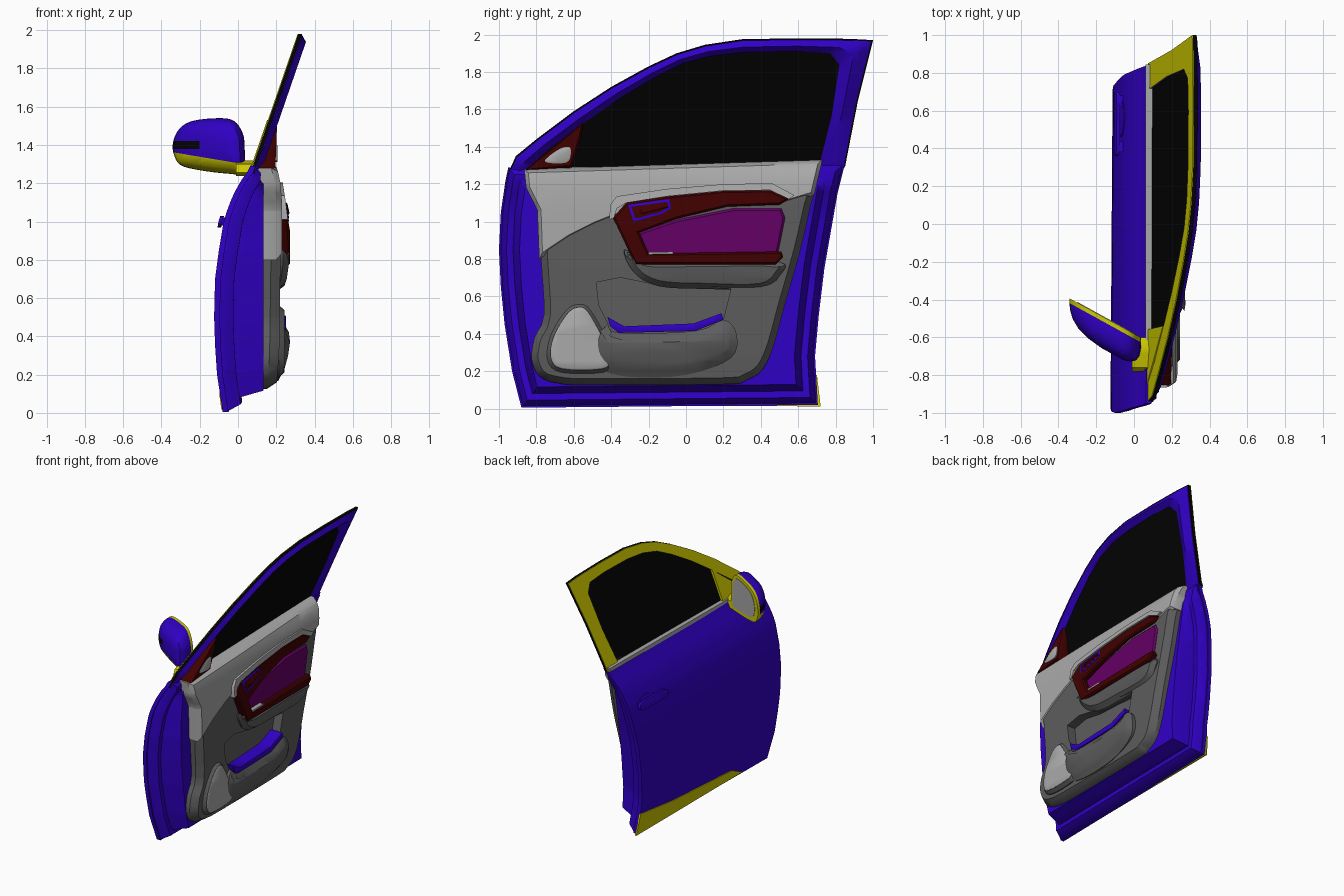
import bpy, bmesh
from mathutils import Vector

if "Cube" in bpy.data.objects:
    bpy.data.objects.remove(bpy.data.objects["Cube"])


def material(name, r, g, b):
    m = bpy.data.materials.new(name)
    m.use_nodes = True
    m.diffuse_color = (r, g, b, 1)
    m.node_tree.nodes["Principled BSDF"].inputs["Base Color"].default_value = (r, g, b, 1)
    return m


blue = material("body_blue", 0.03, 0.0, 0.56)
yellow = material("trim_yellow", 0.62, 0.59, 0.0)
black = material("glass_black", 0.001, 0.001, 0.001)
light = material("light_grey", 0.4, 0.4, 0.4)
dark = material("dark_grey", 0.11, 0.11, 0.11)
brown = material("dark_red_brown", 0.052, 0.0, 0.0)
purple = material("insert_purple", 0.13, 0.0, 0.13)


def curve(*knots):
    """Piecewise linear x as a function of height."""
    def f(y, z):
        if z <= knots[0][0]:
            return knots[0][1]
        for (a, p), (b, q) in zip(knots, knots[1:]):
            if z <= b:
                return p + (q - p) * (z - a) / (b - a)
        return knots[-1][1]
    return f


def shift(f, d):
    return lambda y, z: f(y, z) + d


def flat(x):
    return lambda y, z: x


def smooth(pts, n=4):
    """Closed Catmull-Rom outline."""
    out, k = [], len(pts)
    for i in range(k):
        a, b, c, d = (Vector(pts[(i + j) % k]) for j in (-1, 0, 1, 2))
        for s in range(n):
            t = s / n
            out.append(tuple(0.5 * (2 * b + (c - a) * t + (2 * a - 5 * b + 4 * c - d) * t * t
                                    + (3 * b - a - 3 * c + d) * t ** 3)))
    return out


def inset(pts, w):
    """Closed outline moved inward by w."""
    k = len(pts)
    v = [Vector(p) for p in pts]
    area = sum(v[i - 1].x * v[i].y - v[i].x * v[i - 1].y for i in range(k))
    side = 1 if area > 0 else -1
    out = []
    for i in range(k):
        d1, d2 = (v[i] - v[i - 1]).normalized(), (v[(i + 1) % k] - v[i]).normalized()
        n1, n2 = Vector((-d1.y, d1.x)), Vector((-d2.y, d2.x))
        out.append(tuple(v[i] + (n1 + n2) * side * w / max(0.5, 1 + n1.dot(n2))))
    return out


def strip(a, b, closed=False):
    return [(a[i - 1], a[i], b[i], b[i - 1]) for i in range(0 if closed else 1, len(a))]


def cut(bm, co, no):
    bmesh.ops.bisect_plane(bm, geom=bm.verts[:] + bm.edges[:] + bm.faces[:], dist=1e-4,
                           plane_co=co, plane_no=no)


def finish(bm, name, *mats):
    bmesh.ops.recalc_face_normals(bm, faces=bm.faces[:])
    me = bpy.data.meshes.new(name)
    bm.to_mesh(me)
    bm.free()
    for m in mats:
        me.materials.append(m)
    ob = bpy.data.objects.new(name, me)
    bpy.context.collection.objects.link(ob)
    return ob


def solid(name, polys, front, back, mat, rim=None):
    """Thick curved sheet from yz polygons; its border can slope to the rim curve."""
    bm, seen = bmesh.new(), {}
    for poly in polys:
        vs = []
        for p in poly:
            key = (round(p[0], 5), round(p[1], 5))
            if key not in seen:
                seen[key] = bm.verts.new((1, *p))
            vs.append(seen[key])
        bm.faces.new(vs)
    # Until the final step x holds the blend from rim (0) to front (1)
    if rim:
        for v in bm.verts:
            v.co.x = 0 if v.is_boundary else 1
    for i in range(1, 40):
        cut(bm, (0, 0, i * 0.05 + 0.003), (0, 0, 1))
    for i in range(-4, 5):
        cut(bm, (0, i * 0.23 + 0.007, 0), (0, 1, 0))
    verts, faces = bm.verts[:], bm.faces[:]
    edges = [e for e in bm.edges if e.is_boundary]
    twin = {v: bm.verts.new((back(v.co.y, v.co.z), v.co.y, v.co.z)) for v in verts}
    for v in verts:
        _, y, z = v.co
        low = (rim or front)(y, z)
        v.co.x = low + v.co.x * (front(y, z) - low)
    for f in faces:
        bm.faces.new([twin[v] for v in reversed(f.verts)])
    for e in edges:
        a, b = e.verts
        bm.faces.new((a, b, twin[b], twin[a]))
    return finish(bm, name, mat)


def plate(name, pts, front, back, mat, width=0.012, drop=0.012, rim=None):
    inner = inset(pts, width)
    return solid(name, strip(pts, inner, True) + [inner], front, back, mat,
                 rim or shift(front, -drop))


# Curves of the outer body side, the inner flange and the leaning window plane
belly = curve((0, -.08), (.1, -.095), (.2, -.11), (.35, -.12), (.5, -.125), (.7, -.12), (.85, -.1),
              (1, -.075), (1.08, -.05), (1.15, -.02), (1.22, .02), (1.26, .05), (1.31, .072))
skin = lambda y, z: belly(y, z) + 0.012 * (y + 1) / 1.8
flange = lambda y, z: min(skin(y, z) + .1, .12)
window = lambda y, z: 0.07 + 0.345 * (z - 1.28)

# Lower body
body = [(-.88, .005), (-.93, .2), (-.97, .45), (-.99, .65), (-1, .85), (-.99, 1.05), (-.965, 1.22),
        (-.95, 1.29), (.85, 1.31), (.81, 1.15), (.775, .95), (.74, .75), (.71, .5), (.69, .28),
        (.705, .02)]
solid("outer_skin", [body], shift(skin, .03), skin, blue)
plate("inner_flange", inset(body, .01), flange, shift(skin, .02), blue, .03,
      rim=shift(skin, .04))
plate("inner_shell", inset(body, .075), flat(.132), shift(skin, .02), blue, .035, rim=flange)
sill = [(-.57, .018), (.72, .012), (.7, .18), (.3, .13), (-.43, .085)]
solid("sill_strip", [sill], shift(skin, .004), shift(skin, -.007), yellow)

# Window frame, yellow outside and blue inside, with a black edge seal
rail = [(-.955, 1.25), (-.91, 1.35), (-.8, 1.44), (-.6, 1.59), (-.4, 1.72), (-.2, 1.83), (-.05, 1.9),
        (.1, 1.945), (.3, 1.975), (.6, 1.98), (.88, 1.977), (1, 1.97), (.92, 1.65), (.85, 1.29)]
opening = [(-.86, 1.25), (-.83, 1.3), (-.73, 1.39), (-.54, 1.53), (-.36, 1.655), (-.17, 1.77),
           (-.02, 1.845), (.13, 1.885), (.31, 1.905), (.6, 1.91), (.77, 1.9), (.82, 1.84),
           (.78, 1.57), (.71, 1.29)]
edge = inset(rail, .008)
middle = [tuple(Vector(a) * .45 + Vector(b) * .55) for a, b in zip(edge, opening)]
solid("frame_inner", strip(edge, middle) + strip(middle, opening), shift(window, .058),
      shift(window, .005), blue, shift(window, .028))
solid("edge_seal", strip(rail, edge), shift(window, .024), shift(window, .004), black)
solid("frame_outer", strip(rail, opening), shift(window, .005), window, yellow)
solid("window_glass", [opening], shift(window, .026), shift(window, .014), black)
solid("front_corner_plate", [[(-.9, 1.26), (-.83, 1.3), (-.54, 1.53), (-.56, 1.28)]],
      shift(window, .016), shift(window, -.004), yellow)
solid("belt_moulding", [[(-.62, 1.275), (.84, 1.29), (.845, 1.32), (-.62, 1.305)]],
      flat(.1), flat(.062), light)

# Interior trim
trim_x = curve((.13, .2), (.3, .215), (.8, .222), (1.1, .222), (1.22, .212), (1.28, .195), (1.33, .16))
lower = [(-.775, 1.1), (-.78, 1.0), (-.775, .8), (-.76, .5), (-.81, .38), (-.825, .26), (-.78, .17),
         (-.68, .135), (-.5, .125), (.2, .13), (.32, .15), (.41, .21), (.47, .34), (.53, .56),
         (.61, .84), (.665, 1.08), (.68, 1.15), (.6, 1.17), (.1, 1.15), (-.7, 1.13)]
trim = plate("lower_trim", smooth(lower, 3), trim_x, flat(.1), dark, .035, .05)
upper = [(-.865, 1.28), (-.855, 1.18), (-.795, 1.06), (-.785, .8), (-.62, .91), (-.48, .98),
         (-.38, 1.02), (.52, 1.09), (.685, 1.14), (.73, 1.33)]
plate("upper_trim", upper, shift(trim_x, .008), flat(.1), light, .02, .03)

# Map pocket recess cut into the trim
recess = [(-.48, .675), (-.465, .55), (-.42, .46), (-.36, .41), (.05, .42), (.2, .48), (.24, .64),
          (0, .66), (-.2, .67), (-.35, .7)]
cutter = solid("pocket_cutter", [recess], flat(.4), flat(.15), dark)
cutter.hide_render = True
boolean = trim.modifiers.new("pocket", 'BOOLEAN')
boolean.operation, boolean.object, boolean.solver = 'DIFFERENCE', cutter, 'EXACT'
bpy.context.view_layer.objects.active = trim
bpy.ops.object.modifier_apply(modifier="pocket")
bpy.data.objects.remove(cutter)

# Armrest with insert
rest = [(-.32, 1.1), (-.1, 1.135), (.2, 1.165), (.45, 1.168), (.55, 1.12), (.5, 1.09), (.22, 1.08),
        (-.05, 1.015), (-.25, .94), (-.2, .83), (.2, .835), (.51, .84), (.52, .81), (.48, .77),
        (-.27, .77), (-.31, .85), (-.39, 1.02)]
rest_x = curve((.77, .272), (.95, .272), (1.03, .258), (1.1, .243), (1.17, .234))
plate("armrest_surround", rest, rest_x, flat(.18), brown, .01, .012)
lip = [(-.41, 1.01), (-.405, 1.09), (-.37, 1.135), (-.1, 1.175), (.2, 1.2), (.46, 1.205), (.58, 1.14)]
lip_inner = [(-.385, 1.02), (-.37, 1.07), (-.32, 1.1), (-.1, 1.135), (.2, 1.165), (.45, 1.168),
             (.55, 1.12)]
solid("armrest_lip", strip(lip, lip_inner), curve((1, .262), (1.1, .25), (1.2, .234)), flat(.18), light)
plate("insert_panel", [(-.26, .94), (-.21, .82), (.49, .82), (.53, 1.02), (.51, 1.07), (.25, 1.07),
                       (-.05, 1.01)], flat(.236), flat(.18), purple)
plate("armrest_support", smooth([(-.33, .85), (-.28, .73), (-.15, .655), (.1, .64), (.4, .64),
                                 (.5, .71), (.5, .785), (.1, .79), (-.2, .79)]),
      curve((.64, .235), (.7, .255), (.78, .266)), flat(.18), dark, .03, .03)
solid("window_switches", [[(-.2, .824), (-.2, .837), (-.07, .839), (-.07, .827)]],
      flat(.266), flat(.236), light)
lever = [(-.31, 1.09), (-.09, 1.12), (-.08, 1.07), (-.13, 1.04), (-.28, 1.0)]
plate("handle_bezel", lever, shift(rest_x, .004), flat(.2), blue, .004, .002)
plate("handle_cup", inset(lever, .013), shift(rest_x, .007), flat(.2), brown, .004, .002)
plate("inner_handle", [(-.25, 1.065), (-.12, 1.1), (-.09, 1.075), (-.24, 1.035)],
      shift(rest_x, .014), flat(.22), brown, .008, .006)

# Pocket front and speaker
plate("pocket_bulge", smooth([(-.42, .45), (-.36, .405), (.05, .415), (.2, .475), (.27, .4),
                              (.24, .27), (0, .18), (-.3, .17), (-.46, .22), (-.47, .36)]),
      curve((.2, .235), (.3, .262), (.37, .272), (.45, .262)), flat(.18), dark, .05, .025)
plate("pocket_lining", [(-.42, .49), (-.405, .44), (-.36, .405), (.05, .415), (.2, .475), (.19, .51),
                        (.04, .455), (-.33, .44)], flat(.25), flat(.135), blue, .004, .002)
speaker = smooth([(-.57, .54), (-.525, .515), (-.45, .38), (-.415, .26), (-.45, .215), (-.66, .215),
                  (-.72, .27), (-.705, .385), (-.63, .51)])
plate("speaker_ring", inset(speaker, -.022), flat(.238), flat(.15), dark, .02, .025)
plate("speaker_grille", speaker, flat(.244), flat(.2), light, .006, .004)

# Mirror corner cover with tweeter
plate("corner_cover", [(-.86, 1.275), (-.55, 1.53), (-.56, 1.45), (-.61, 1.29)],
      curve((1.28, .195), (1.4, .2), (1.53, .205)), shift(window, .022), brown, .012, .02)
plate("tweeter_grille", smooth([(-.755, 1.32), (-.69, 1.38), (-.63, 1.4), (-.615, 1.37), (-.64, 1.315)]),
      flat(.207), flat(.18), light, .005, .003)

# Outside handle
cup = smooth([(.46, 1.0), (.53, .95), (.62, .95), (.66, 1.0), (.62, 1.045), (.53, 1.045)])
solid("handle_recess", [cup], shift(skin, .01), shift(skin, -.005), blue)
grip = smooth([(.36, 1.0), (.39, .975), (.53, .97), (.67, .975), (.7, 1.0), (.67, 1.025), (.53, 1.03),
               (.39, 1.025)])
solid("outer_handle", [grip], shift(skin, -.018), shift(skin, -.036), blue)
for side, y in (("front", .41), ("rear", .65)):
    solid(side + "_handle_post", [[(y - .03, .98), (y + .03, .98), (y + .03, 1.02), (y - .03, 1.02)]],
          shift(skin, .01), shift(skin, -.025), blue)

# Side mirror: domed housing, coloured by height and depth
back_y = lambda x: -.4 - (x + .33) * .55
shape = smooth([(-.34, 1.41), (-.31, 1.48), (-.24, 1.525), (-.1, 1.54), (-.02, 1.525), (.025, 1.46),
                (.035, 1.38), (.03, 1.255), (-.05, 1.25), (-.2, 1.268), (-.3, 1.295), (-.335, 1.35)])


def mirror_ring(bm, scale, depth):
    ring = []
    for x, z in shape:
        x, z = -.1 + (x + .1) * scale, 1.41 + (z - 1.41) * scale
        ring.append(bm.verts.new((x, back_y(x) - depth, z)))
    return ring


bm = bmesh.new()
rings = [mirror_ring(bm, s, d) for s, d in ((1, 0), (1, .025), (.985, .06), (.93, .1), (.8, .135),
                                            (.6, .157), (.3, .17))]
for a, b in zip(rings, rings[1:]):
    for quad in strip(a, b, True):
        bm.faces.new(quad)
bm.faces.new(rings[0])
bm.faces.new(rings[-1])
for co, no in (((0, 0, 1.305), (.167, 0, 1)), ((0, 0, 1.38), (0, 0, 1)), ((0, 0, 1.42), (0, 0, 1)),
               ((-.2, 0, 0), (1, 0, 0))):
    cut(bm, co, no)
for f in bm.faces:
    c = f.calc_center_median()
    if c.z < 1.305 - .167 * c.x or c.y > back_y(c.x) - .02:
        f.material_index = 1
    elif c.x < -.2 and 1.38 < c.z < 1.42:
        f.material_index = 2
finish(bm, "mirror_housing", blue, yellow, black)

bm = bmesh.new()
glass_rings = [mirror_ring(bm, .82, d) for d in (.004, -.004)]
for quad in strip(*glass_rings, True):
    bm.faces.new(quad)
for ring in glass_rings:
    bm.faces.new(ring)
finish(bm, "mirror_glass", light)
solid("mirror_arm", [[(-.78, 1.255), (-.72, 1.238), (-.6, 1.24), (-.6, 1.3), (-.66, 1.32), (-.76, 1.3)]],
      flat(.095), flat(-.01), yellow)

# Shading
bpy.ops.object.select_all(action='DESELECT')
for ob in bpy.context.collection.objects:
    if ob.type == 'MESH':
        ob.select_set(True)
        bpy.context.view_layer.objects.active = ob
bpy.ops.object.shade_smooth_by_angle(angle=0.6)
